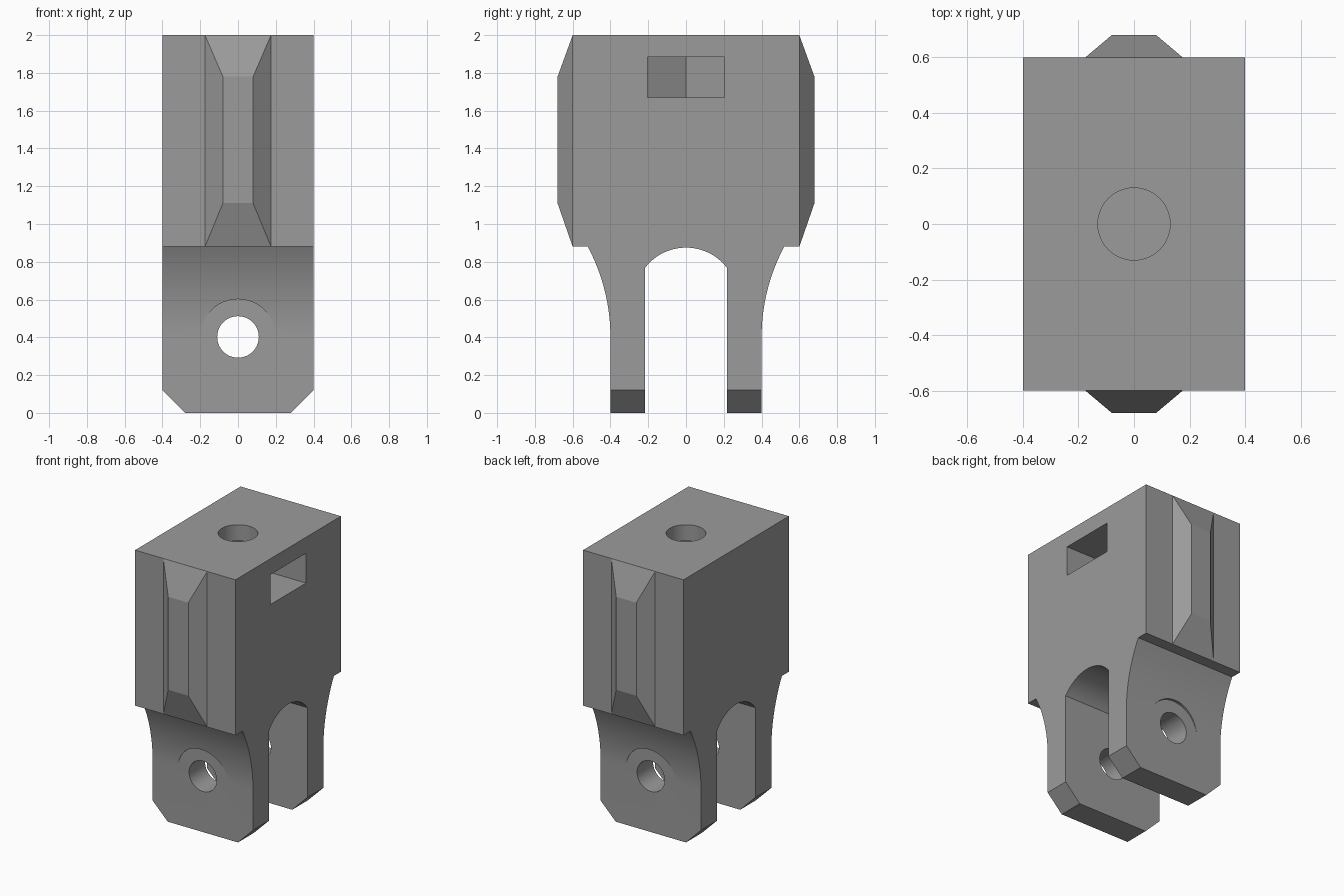
import bpy, bmesh, math
from mathutils import Vector

if "Cube" in bpy.data.objects:
    bpy.data.objects.remove(bpy.data.objects["Cube"])

grey = bpy.data.materials.new("mid grey")
grey.diffuse_color = (0.33, 0.33, 0.33, 1)
grey.use_nodes = True
grey.node_tree.nodes["Principled BSDF"].inputs["Base Color"].default_value = grey.diffuse_color


def finish(name, bm):
    bmesh.ops.recalc_face_normals(bm, faces=bm.faces)
    mesh = bpy.data.meshes.new(name)
    bm.to_mesh(mesh)
    bm.free()
    mesh.materials.append(grey)
    ob = bpy.data.objects.new(name, mesh)
    bpy.context.collection.objects.link(ob)
    return ob


def prism(name, pts, lo, hi, axis):
    """Extrude a 2D profile between lo and hi along an axis."""
    place = {"x": lambda p, d: (d, p[0], p[1]),
             "y": lambda p, d: (p[0], d, p[1]),
             "z": lambda p, d: (p[0], p[1], d)}[axis]
    bm = bmesh.new()
    face = bm.faces.new([bm.verts.new(place(p, lo)) for p in pts])
    ext = bmesh.ops.extrude_face_region(bm, geom=[face])
    verts = [g for g in ext["geom"] if isinstance(g, bmesh.types.BMVert)]
    bmesh.ops.translate(bm, verts=verts, vec=Vector(place((0, 0), hi - lo)))
    return finish(name, bm)


def circle(cx, cy, r, n=48):
    return [(cx + r * math.cos(math.tau * i / n), cy + r * math.sin(math.tau * i / n))
            for i in range(n)]


# Fork body: side profile, right half then mirrored
half = []
R, cz = 0.273, 0.602                       # arch between the legs
a_end = math.asin(0.217 / R)
for i in range(12):
    a = a_end * i / 11
    half.append((R * math.sin(a), cz + R * math.cos(a)))
half += [(0.217, 0), (0.4, 0)]
a_end = math.asin(0.48 / 1.02)             # flared outer side of the leg
for i in range(17):
    a = a_end * i / 16
    half.append((1.42 - 1.02 * math.cos(a), 0.4 + 1.02 * math.sin(a)))
half += [(0.6, 0.88), (0.6, 2.0)]
profile = half + [(-y, z) for y, z in reversed(half[1:])]
body = prism("fork_body", profile, -0.4, 0.4, "x")

# Cutters: bolt hole, nut slot, pin hole, pin head seats, leg corner chamfers
cutters = [
    prism("bolt_hole_cutter", circle(0, 0, 0.13), 1.3, 2.1, "z"),
    prism("nut_slot_cutter", [(0.5, -0.203), (0.5, 0.203), (-0.117, 0.203),
                              (-0.234, 0), (-0.117, -0.203)], 1.67, 1.885, "z"),
    prism("pin_hole_cutter", circle(0, 0.402, 0.11), -0.8, 0.8, "y"),
]
for s in (-1, 1):
    lo, hi = sorted((s * 0.4005, s * 0.8))
    cutters.append(prism("pin_seat_cutter", circle(0, 0.402, 0.2), lo, hi, "y"))
    cutters.append(prism("chamfer_cutter", [(s * 0.26, -0.02), (s * 0.42, 0.14),
                                            (s * 0.42, -0.02)], -0.7, 0.7, "y"))
for c in cutters:
    c.hide_render = True
    mod = body.modifiers.new("cut", "BOOLEAN")
    mod.operation = "DIFFERENCE"
    mod.solver = "EXACT"
    mod.object = c
bpy.context.view_layer.update()
cut_mesh = bpy.data.meshes.new_from_object(
    body.evaluated_get(bpy.context.evaluated_depsgraph_get()))
body.modifiers.clear()
body.data = cut_mesh
for c in cutters:
    bpy.data.objects.remove(c)

# Tapered ribs on the front and back
ribs = []
for s, name in ((-1, "front_rib"), (1, "back_rib")):
    bm = bmesh.new()
    rings = []
    for w, y, z0, z1 in ((0.175, 0.6, 0.88, 2.0), (0.08, 0.68, 1.11, 1.78)):
        rings.append([bm.verts.new((x, s * y, z))
                      for x, z in ((-w, z0), (w, z0), (w, z1), (-w, z1))])
    base, tip = rings
    bm.faces.new(base)
    bm.faces.new(tip)
    for i in range(4):
        j = (i + 1) % 4
        bm.faces.new((base[i], base[j], tip[j], tip[i]))
    ribs.append(finish(name, bm))

# Smooth the curved walls, keep the corners sharp
bpy.ops.object.select_all(action="DESELECT")
body.select_set(True)
bpy.context.view_layer.objects.active = body
bpy.ops.object.shade_smooth_by_angle(angle=math.radians(25))
